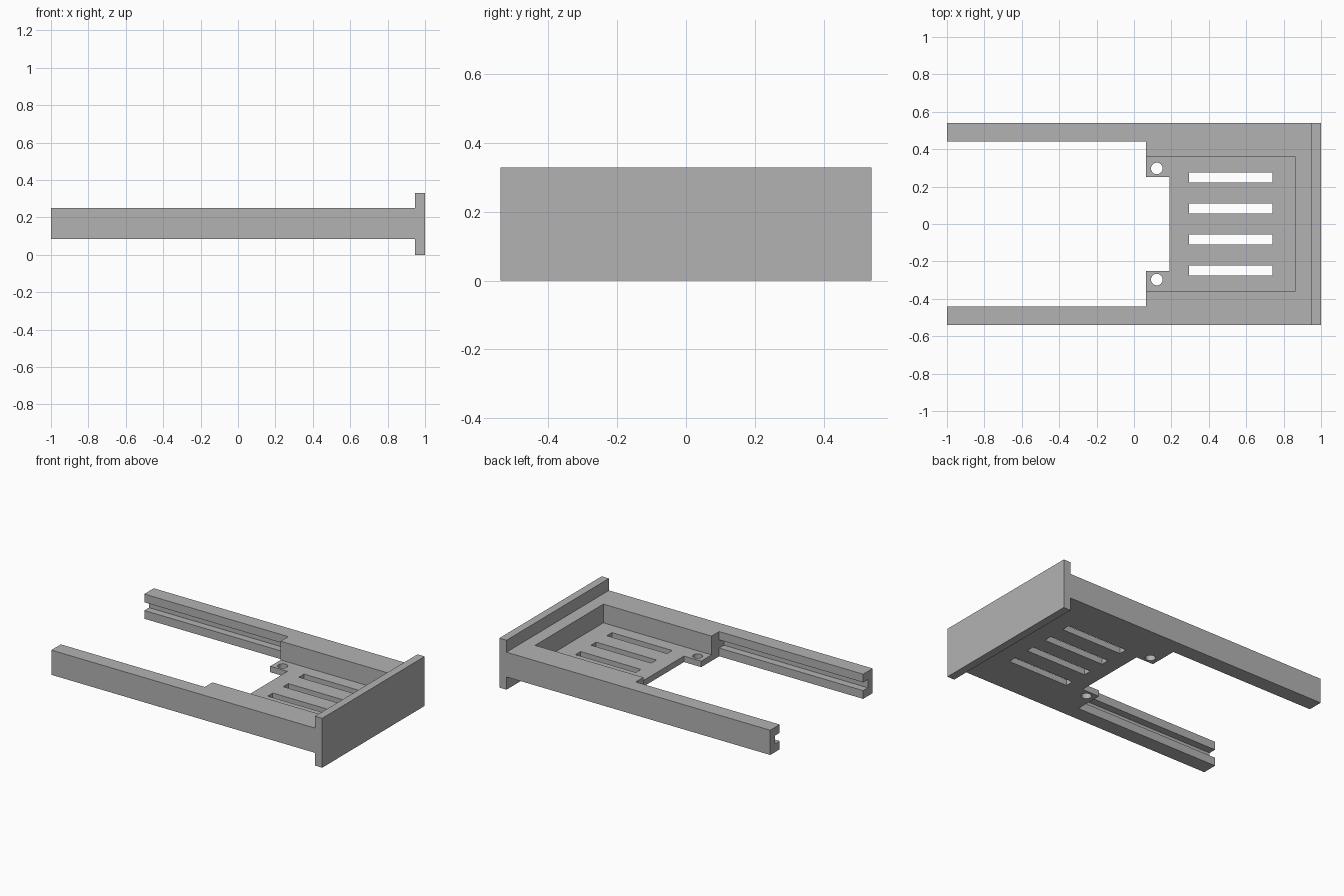
import bpy
import bmesh
from mathutils import Matrix, Vector

cube = bpy.data.objects.get("Cube")
if cube:
    bpy.data.objects.remove(cube, do_unlink=True)

grey = bpy.data.materials.new("plain grey")
grey.use_nodes = True
grey.diffuse_color = (0.45, 0.45, 0.45, 1)
grey.node_tree.nodes["Principled BSDF"].inputs["Base Color"].default_value = grey.diffuse_color

BOTTOM, TOP, FLOOR = 0.085, 0.25, 0.125
HALF_WIDTH = 0.54
PLATE_X = 0.947


def make_object(name, bm):
    bmesh.ops.recalc_face_normals(bm, faces=bm.faces)
    mesh = bpy.data.meshes.new(name)
    bm.to_mesh(mesh)
    bm.free()
    mesh.materials.append(grey)
    obj = bpy.data.objects.new(name, mesh)
    bpy.context.collection.objects.link(obj)
    return obj


def add_box(bm, low, high):
    low, high = Vector(low), Vector(high)
    matrix = Matrix.Translation((low + high) / 2) @ Matrix.Diagonal((*(high - low), 1))
    bmesh.ops.create_cube(bm, size=1, matrix=matrix)


def cut(target, name, bm):
    cutter = make_object(name, bm)
    cutter.hide_render = True
    mod = target.modifiers.new(name, "BOOLEAN")
    mod.operation = "DIFFERENCE"
    mod.solver = "EXACT"
    mod.object = cutter
    bpy.context.view_layer.objects.active = target
    bpy.ops.object.modifier_apply(modifier=name)
    bpy.data.objects.remove(cutter, do_unlink=True)


# Tray body: mirrored outline with two long arms, extruded upward
half = [(PLATE_X, HALF_WIDTH), (-1, HALF_WIDTH), (-1, 0.44),
        (0.063, 0.44), (0.063, 0.25), (0.19, 0.25)]
outline = half + [(x, -y) for x, y in reversed(half)]
bm = bmesh.new()
face = bm.faces.new([bm.verts.new((x, y, BOTTOM)) for x, y in outline])
extruded = bmesh.ops.extrude_face_region(bm, geom=[face])
moved = [v for v in extruded["geom"] if isinstance(v, bmesh.types.BMVert)]
bmesh.ops.translate(bm, verts=moved, vec=(0, 0, TOP - BOTTOM))
body = make_object("tray_body", bm)

# Open pocket above the thin floor
bm = bmesh.new()
add_box(bm, (0, -0.36, FLOOR), (0.862, 0.36, 0.4))
cut(body, "pocket_cutter", bm)

# Rail grooves along the inner side of each arm
bm = bmesh.new()
for side in (-1, 1):
    y1, y2 = sorted((side * 0.4, side * 0.49))
    add_box(bm, (-1.1, y1, 0.14), (0.063, y2, 0.195))
cut(body, "groove_cutter", bm)

# Vent slots and screw holes through the floor
bm = bmesh.new()
for y in (-0.248, -0.082, 0.082, 0.248):
    add_box(bm, (0.295, y - 0.027, 0), (0.74, y + 0.027, 0.2))
for y in (-0.297, 0.297):
    bmesh.ops.create_cone(bm, cap_ends=True, segments=32, radius1=0.031, radius2=0.031,
                          depth=0.3, matrix=Matrix.Translation((0.122, y, 0.1)))
cut(body, "floor_cutter", bm)

# Tall end plate
bm = bmesh.new()
add_box(bm, (PLATE_X, -HALF_WIDTH, 0), (1, HALF_WIDTH, 0.33))
make_object("end_plate", bm)
